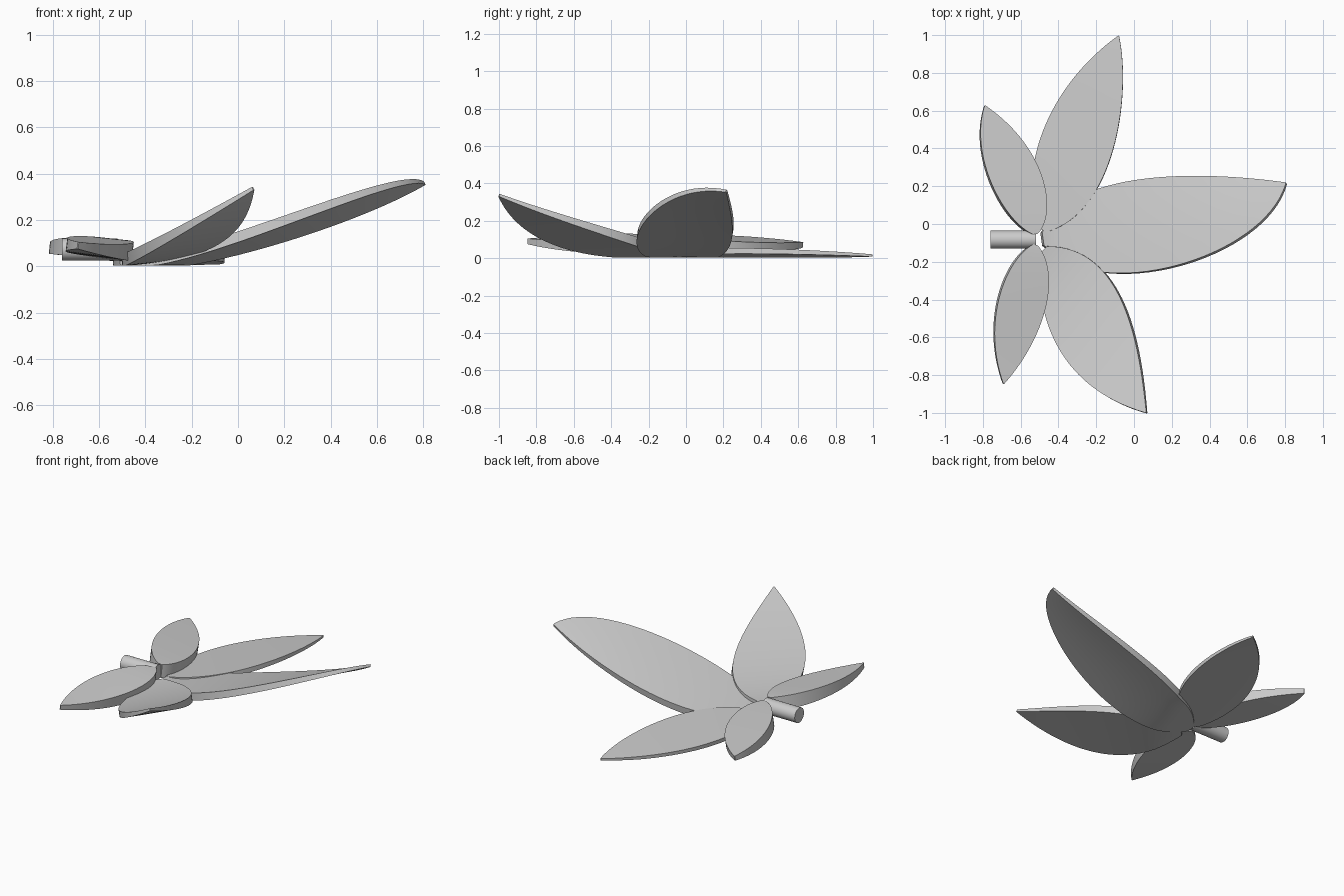
import bpy, bmesh, math
from mathutils import Vector

if "Cube" in bpy.data.objects:
    bpy.data.objects.remove(bpy.data.objects["Cube"])


def edge_curve(p0, p1, p2, p3):
    """Cubic curve passing through four points at t = 0, 1/3, 2/3, 1."""
    p0, p1, p2, p3 = (Vector(p) for p in (p0, p1, p2, p3))
    c1 = (-5 * p0 + 18 * p1 - 9 * p2 + 2 * p3) / 6
    c2 = (2 * p0 - 9 * p1 + 18 * p2 - 5 * p3) / 6

    def at(t):
        s = 1 - t
        return s**3 * p0 + 3 * s * s * t * c1 + 3 * s * t * t * c2 + t**3 * p3
    return at


def smooth(obj):
    bpy.ops.object.select_all(action='DESELECT')
    obj.select_set(True)
    bpy.context.view_layer.objects.active = obj
    bpy.ops.object.shade_smooth_by_angle(angle=math.radians(35))


def leaflet(name, base, tip, edge_a, edge_b, thick, rows=32, cols=6):
    """Thick rolled blade between two curved edges that meet at base and tip."""
    a = edge_curve(base, *edge_a, tip)
    b = edge_curve(base, *edge_b, tip)
    bm = bmesh.new()
    rings = []
    for i in range(rows + 1):
        t = 0.03 + 0.966 * i / rows
        pa, pb = a(t), b(t)
        along = (a(t + .003) + b(t + .003)) - (a(t - .003) + b(t - .003))
        n = (pb - pa).cross(along).normalized()
        if n.z < 0:
            n = -n
        drop = n * (thick[0] + (thick[1] - thick[0]) * t * t)
        top = [pa.lerp(pb, j / cols) for j in range(cols + 1)]
        bottom = [p - drop for p in reversed(top)]
        for p in bottom:
            p.z = max(p.z, 0.003)
        rings.append([bm.verts.new(p) for p in top + bottom])
    count = len(rings[0])
    for r, s in zip(rings, rings[1:]):
        for j in range(count):
            k = (j + 1) % count
            bm.faces.new((r[j], r[k], s[k], s[j]))
    bm.faces.new(rings[0])
    bm.faces.new(rings[-1])
    bmesh.ops.recalc_face_normals(bm, faces=bm.faces)
    mesh = bpy.data.meshes.new(name)
    bm.to_mesh(mesh)
    bm.free()
    obj = bpy.data.objects.new(name, mesh)
    bpy.context.collection.objects.link(obj)
    smooth(obj)


# large middle leaflet, rolled up along its front edge
leaflet("middle_leaflet", (-.5, -.08, .05), (.805, .22, .365),
        [(-.18, .19, .055), (.34, .255, .185)],
        [(-.08, -.26, .125), (.47, -.125, .31)], (.05, .015))
# front leaflet, lifted at the tip
leaflet("front_leaflet", (-.5, -.12, .06), (.065, -1, .345),
        [(-.46, -.52, .07), (-.27, -.82, .165)],
        [(-.165, -.25, .11), (0, -.6, .215)], (.055, .015))
# back leaflet, lying nearly flat
leaflet("back_leaflet", (-.5, -.05, .04), (-.08, 1, .02),
        [(-.53, .32, .03), (-.38, .69, .025)],
        [(-.2, .18, .055), (-.07, .6, .045)], (.035, .012))
# two small leaflets beside the stem
leaflet("small_back_leaflet", (-.52, -.06, .115), (-.79, .63, .085),
        [(-.68, .08, .125), (-.795, .34, .115)],
        [(-.46, .1, .1), (-.535, .36, .085)], (.09, .03))
leaflet("small_front_leaflet", (-.52, -.1, .115), (-.69, -.85, .105),
        [(-.66, -.25, .13), (-.735, -.52, .125)],
        [(-.45, -.3, .105), (-.51, -.57, .095)], (.09, .03))

# short round stem
bpy.ops.mesh.primitive_cylinder_add(vertices=32, radius=.048, depth=.24,
                                    location=(-.64, -.083, .072),
                                    rotation=(0, math.pi / 2, 0))
bpy.context.object.name = "stem"
smooth(bpy.context.object)
